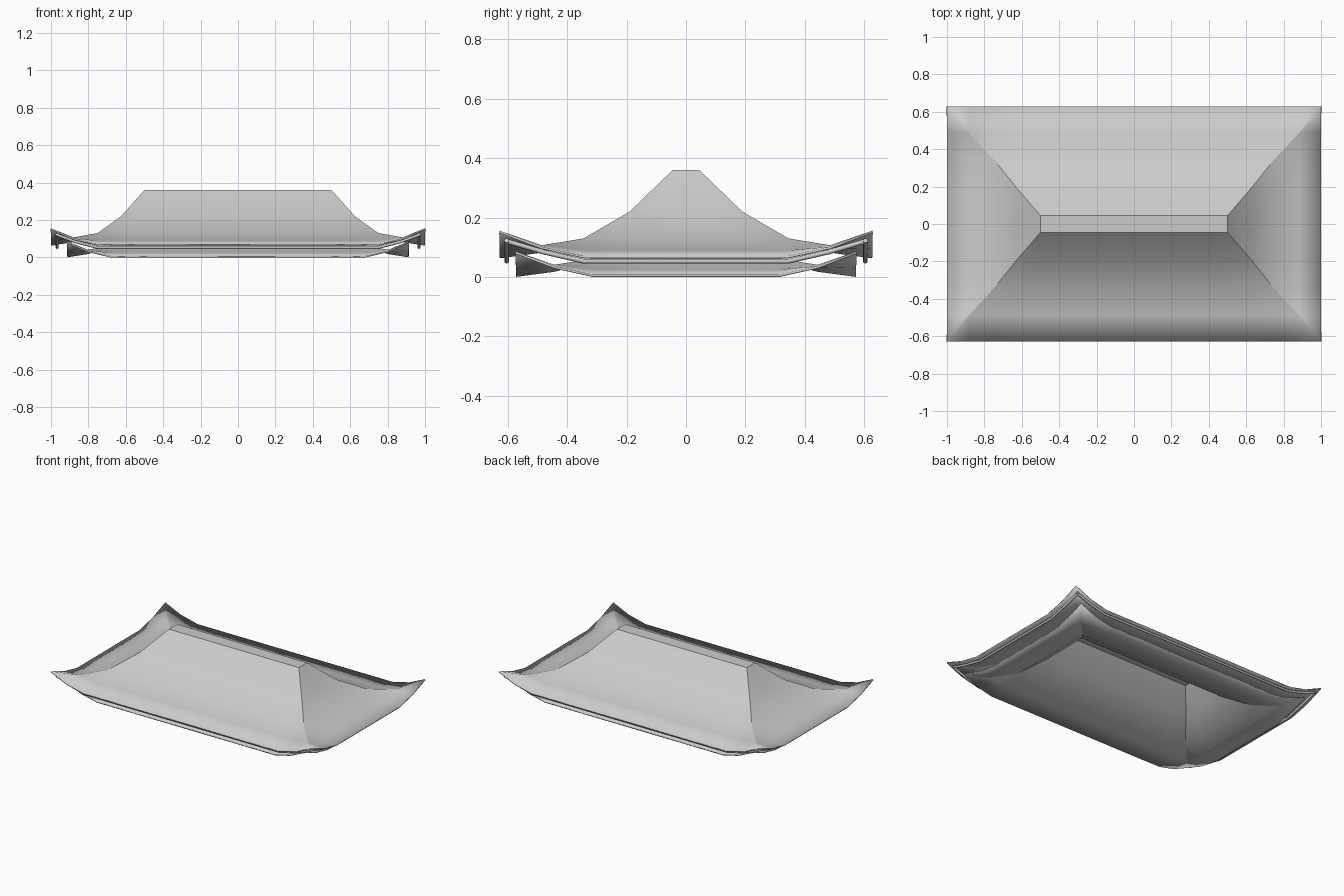
import bpy, bmesh

if "Cube" in bpy.data.objects:
    bpy.data.objects.remove(bpy.data.objects["Cube"])

# Grid stations from ridge to eave, ring heights, and upturned corner lift
XS = [0.5, 0.625, 0.75, 0.88, 1.0]
YS = [0.045, 0.19, 0.345, 0.485, 0.628]
ZS = [0.36, 0.22, 0.13, 0.09, 0.071]
LIFT = {(4, 4): 0.085, (4, 3): 0.031, (3, 3): 0.017}


def height(i, j):
    hi, lo = max(i, j), min(i, j)
    return ZS[hi] + LIFT.get((hi, lo), 0)


def smooth(ob):
    bpy.ops.object.select_all(action='DESELECT')
    bpy.context.view_layer.objects.active = ob
    ob.select_set(True)
    bpy.ops.object.shade_smooth_by_angle(angle=0.5)


def roof_shell(name, scale=1.0, base=0.063):
    """Hipped roof sheet with upturned corners, hollow underneath."""
    bm = bmesh.new()
    idx = [(-1, k) for k in (4, 3, 2, 1, 0)] + [(1, k) for k in range(5)]
    v = [[bm.verts.new((sx * XS[i] * scale, sy * YS[j] * scale,
                        (height(i, j) - 0.063) * scale + base))
          for sy, j in idx] for sx, i in idx]
    for a in range(9):
        for b in range(9):
            p, q, r, s = v[a][b], v[a + 1][b], v[a + 1][b + 1], v[a][b + 1]
            if a == b and a != 4:            # hip cells fold along the hip
                bm.faces.new((p, q, r))
                bm.faces.new((p, r, s))
            elif a + b == 8 and a != 4:
                bm.faces.new((p, q, s))
                bm.faces.new((q, r, s))
            else:
                bm.faces.new((p, q, r, s))
    me = bpy.data.meshes.new(name)
    bm.to_mesh(me)
    bm.free()
    ob = bpy.data.objects.new(name, me)
    bpy.context.collection.objects.link(ob)
    mod = ob.modifiers.new("thickness", 'SOLIDIFY')
    mod.thickness = 0.008
    mod.offset = -1
    smooth(ob)


def eave_rod(name, pts):
    """Thin round batten following the underside of an eave."""
    cu = bpy.data.curves.new(name, 'CURVE')
    cu.dimensions = '3D'
    cu.bevel_depth = 0.008
    cu.bevel_resolution = 2
    cu.use_fill_caps = True
    sp = cu.splines.new('POLY')
    sp.points.add(len(pts) - 1)
    for p, co in zip(sp.points, pts):
        p.co = (*co, 1)
    ob = bpy.data.objects.new(name, cu)
    bpy.context.collection.objects.link(ob)


# Upper roof and the smaller copy nested below it
roof_shell("upper_roof")
roof_shell("lower_roof", 0.913, 0.001)

# Battens under the four eaves
RISE = [0.07, 0.031, 0, 0, 0.031, 0.07]
RX = [-0.975, -0.87, -0.75, 0.75, 0.87, 0.975]
RY = [-0.612, -0.48, -0.345, 0.345, 0.48, 0.612]
for s, side in ((-1, "front"), (1, "back")):
    eave_rod(side + "_eave_batten", [(x, s * 0.604, 0.053 + h) for x, h in zip(RX, RISE)])
for s, side in ((-1, "left"), (1, "right")):
    eave_rod(side + "_eave_batten", [(s * 0.967, y, 0.053 + h) for y, h in zip(RY, RISE)])
